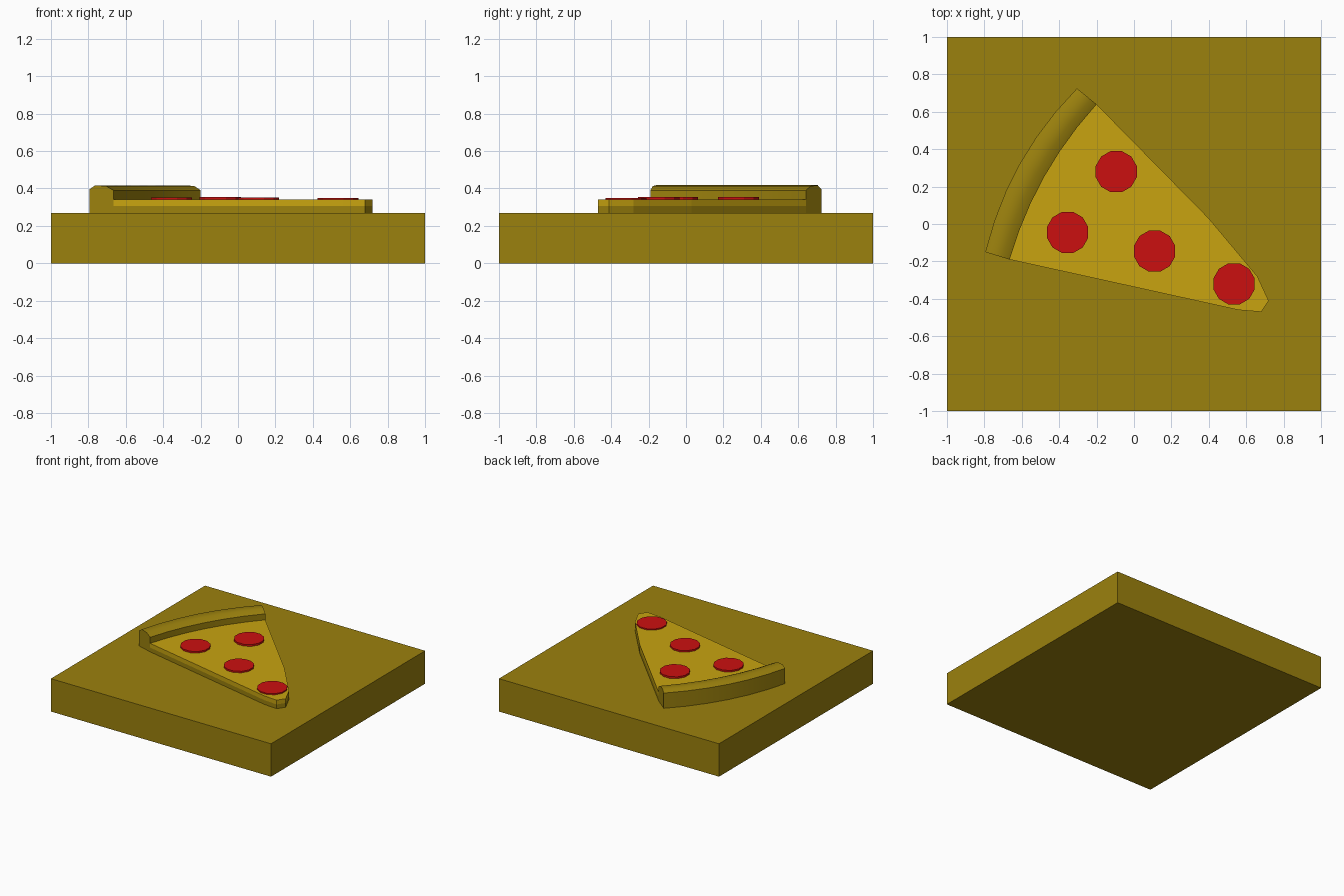
import bpy, bmesh, math
from mathutils import Vector

if "Cube" in bpy.data.objects:
    bpy.data.objects.remove(bpy.data.objects["Cube"])


def material(name, rgb):
    m = bpy.data.materials.new(name)
    m.diffuse_color = (*rgb, 1)
    m.use_nodes = True
    m.node_tree.nodes["Principled BSDF"].inputs["Base Color"].default_value = m.diffuse_color
    return m


BROWN = material("baked_brown", (0.33, 0.22, 0.004))
CHEESE = material("cheese_yellow", (0.58, 0.37, 0.005))
RED = material("sausage_red", (0.6, 0.005, 0.005))


def make_object(name, verts, faces, mat):
    me = bpy.data.meshes.new(name)
    me.from_pydata(verts, [], faces)
    bm = bmesh.new()
    bm.from_mesh(me)
    bmesh.ops.recalc_face_normals(bm, faces=bm.faces)
    bm.to_mesh(me)
    bm.free()
    me.materials.append(mat)
    ob = bpy.data.objects.new(name, me)
    bpy.context.collection.objects.link(ob)
    return ob


def loft(name, rings, mat):
    """Join closed rings of equal length and cap both ends."""
    n = len(rings[0])
    faces = [(r * n + i, r * n + (i + 1) % n, (r + 1) * n + (i + 1) % n, (r + 1) * n + i)
             for r in range(len(rings) - 1) for i in range(n)]
    last = (len(rings) - 1) * n
    faces += [tuple(range(n)), tuple(range(last, last + n))]
    return make_object(name, [v for ring in rings for v in ring], faces, mat)


def prism(name, outline, z0, z1, mat):
    return loft(name, [[(x, y, z) for x, y in outline] for z in (z0, z1)], mat)


def bowed(a, b, sag, n=6):
    """Points from a to b, bulging to the right of travel by sag."""
    a, b = Vector(a), Vector(b)
    d = (b - a).normalized()
    side = Vector((d.y, -d.x))
    return [a.lerp(b, i / n) + side * sag * 4 * (i / n) * (1 - i / n) for i in range(n + 1)]


# Square board
prism("board", [(-1, -1), (1, -1), (1, 1), (-1, 1)], 0, 0.27, BROWN)

# Dough and cheese share the wedge outline with a blunt tip
outer = bowed((-0.305, 0.725), (-0.795, -0.15), -0.07)
inner = bowed((-0.20, 0.64), (-0.665, -0.19), -0.055)
if outer[3].x > -0.55:
    outer = bowed((-0.305, 0.725), (-0.795, -0.15), 0.07)
    inner = bowed((-0.20, 0.64), (-0.665, -0.19), 0.055)
tip = [(0.56, -0.46), (0.68, -0.47), (0.72, -0.41), (0.66, -0.28), (0.40, 0.03)]
wedge = [tuple(p) for p in inner] + tip
prism("dough", wedge, 0.27, 0.305, BROWN)
prism("cheese", wedge, 0.305, 0.34, CHEESE)

# Raised crust: one cross-section swept along the curved back edge
profile = [(0, 0.27), (0, 0.395), (0.25, 0.417), (0.7, 0.412), (1, 0.39), (1, 0.27)]
rings = [[(*o.lerp(i, t), z) for t, z in profile] for o, i in zip(outer, inner)]
crust = loft("crust", rings, BROWN)
bpy.context.view_layer.objects.active = crust
crust.select_set(True)
bpy.ops.object.shade_smooth_by_angle(angle=math.radians(40))

# Sausage slices
R, SIDES = 0.114, 12
for k, (x, y, top) in enumerate([(-0.095, 0.28, 0.355), (-0.355, -0.045, 0.353),
                                 (0.11, -0.145, 0.353), (0.535, -0.32, 0.35)]):
    ring = [(x + R * math.cos(math.tau * (i + 0.5) / SIDES),
             y + R * math.sin(math.tau * (i + 0.5) / SIDES)) for i in range(SIDES)]
    prism(f"sausage_slice_{k + 1}", ring, 0.335, top, RED)
